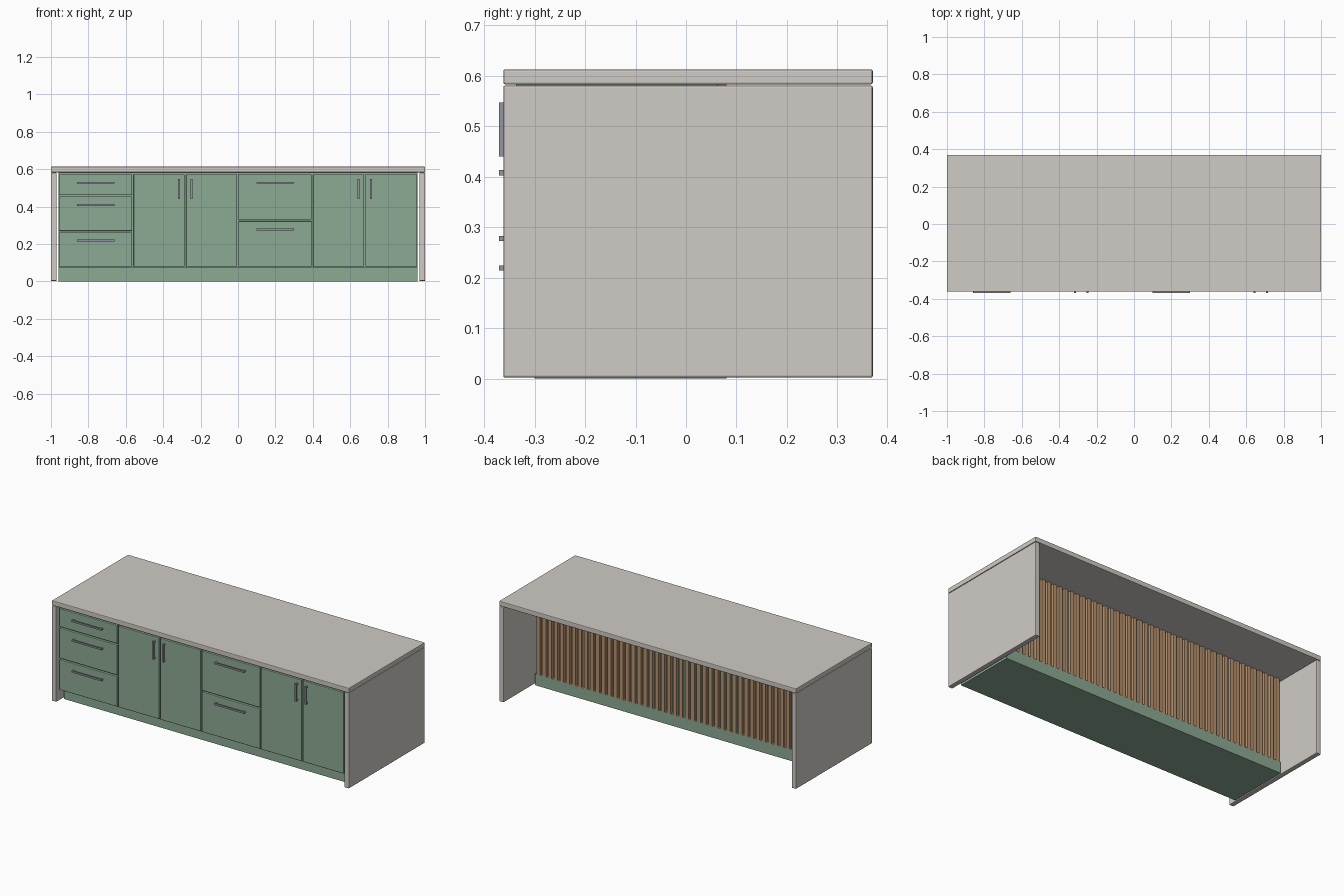
import bpy
import bmesh

if "Cube" in bpy.data.objects:
    bpy.data.objects.remove(bpy.data.objects["Cube"])


def material(name, rgb):
    m = bpy.data.materials.new(name)
    m.diffuse_color = (*rgb, 1.0)
    m.use_nodes = True
    m.node_tree.nodes["Principled BSDF"].inputs["Base Color"].default_value = m.diffuse_color
    return m


STONE = material("pale_stone", (0.63, 0.60, 0.56))
GREEN = material("sage_green", (0.262, 0.402, 0.296))
WOOD = material("warm_wood", (0.485, 0.296, 0.162))
METAL = material("brushed_metal", (0.30, 0.30, 0.36))


def add_boxes(name, boxes, mat, bevel=0.0):
    """One object from boxes given as (x0, x1, y0, y1, z0, z1)."""
    bm = bmesh.new()
    for x0, x1, y0, y1, z0, z1 in boxes:
        verts = bmesh.ops.create_cube(bm, size=1)["verts"]
        for v in verts:
            v.co.x = x1 if v.co.x > 0 else x0
            v.co.y = y1 if v.co.y > 0 else y0
            v.co.z = z1 if v.co.z > 0 else z0
    mesh = bpy.data.meshes.new(name)
    bm.to_mesh(mesh)
    bm.free()
    mesh.materials.append(mat)
    ob = bpy.data.objects.new(name, mesh)
    bpy.context.collection.objects.link(ob)
    if bevel:
        mod = ob.modifiers.new("soft_edges", "BEVEL")
        mod.width = bevel
        mod.segments = 2
    return ob


FRONT, BACK = -0.362, 0.37     # worktop and side panel depth
DOOR = -0.353                  # outer face of the doors
HANDLE = -0.37                 # outer face of the handles

# Worktop and side panels
add_boxes("worktop", [(-1, 1, FRONT, BACK, 0.583, 0.613)], STONE, 0.004)
for side, x in (("left", -1.0), ("right", 0.97)):
    add_boxes(side + "_side_panel", [(x, x + 0.03, FRONT, BACK, 0.002, 0.581)], STONE, 0.004)

# Recessed plinth and cabinet body
add_boxes("plinth", [(-0.96, 0.96, -0.30, 0.08, 0, 0.07)], GREEN)
add_boxes("cabinet_body", [(-0.96, 0.96, -0.337, 0.063, 0.07, 0.583)], GREEN)

# Upright wooden slats on the back
COUNT = 48
pitch = 1.92 / COUNT
add_boxes("back_slats",
          [(-0.96 + (i + 0.2) * pitch, -0.96 + (i + 0.8) * pitch, 0.06, 0.08, 0.07, 0.583)
           for i in range(COUNT)], WOOD)


def front(name, x0, x1, z0, z1):
    add_boxes(name, [(x0, x1, DOOR, -0.336, z0, z1)], GREEN, 0.003)


def bar_handle(name, x, z, length, upright=False):
    h, t = length / 2, 0.005
    if upright:
        boxes = [(x - t, x + t, HANDLE, HANDLE + 0.008, z - h, z + h)]
        boxes += [(x - t, x + t, HANDLE + 0.008, DOOR + 0.001, p - t, p + t)
                  for p in (z - h + t, z + h - t)]
    else:
        boxes = [(x - h, x + h, HANDLE, HANDLE + 0.008, z - t, z + t)]
        boxes += [(p - t, p + t, HANDLE + 0.008, DOOR + 0.001, z - t, z + t)
                  for p in (x - h + t, x + h - t)]
    add_boxes(name, boxes, METAL)


# Drawer stacks: x range, then (bottom, top, handle height)
stacks = {
    "left": (-0.957, -0.566, [(0.462, 0.572, 0.527), (0.270, 0.454, 0.408), (0.078, 0.262, 0.219)]),
    "middle": (0.003, 0.394, [(0.330, 0.572, 0.527), (0.078, 0.322, 0.278)]),
}
for side, (x0, x1, rows) in stacks.items():
    for i, (z0, z1, hz) in enumerate(rows, 1):
        front(f"{side}_drawer_{i}", x0, x1, z0, z1)
        bar_handle(f"{side}_drawer_handle_{i}", (x0 + x1) / 2, hz, 0.20)

# Double doors: x range and handle position
for i, (x0, x1, hx) in enumerate([(-0.558, -0.285, -0.315), (-0.277, -0.005, -0.248),
                                  (0.402, 0.674, 0.645), (0.682, 0.957, 0.711)], 1):
    front(f"door_{i}", x0, x1, 0.078, 0.572)
    bar_handle(f"door_handle_{i}", hx, 0.494, 0.107, upright=True)
